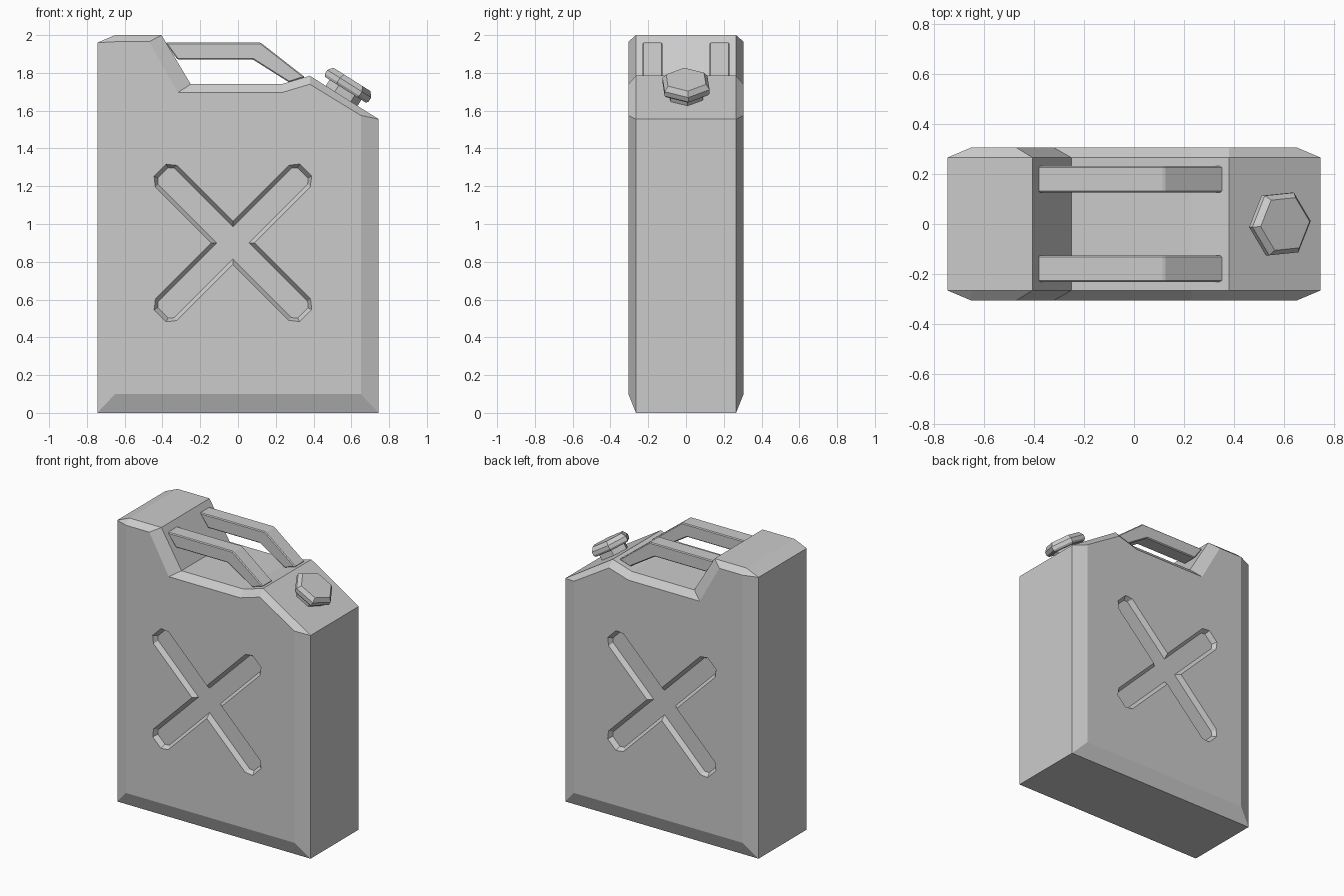
import bpy, bmesh
from math import sin, cos, radians, atan2
from mathutils import Matrix, Vector

if "Cube" in bpy.data.objects:
    bpy.data.objects.remove(bpy.data.objects["Cube"])


def loft(name, rings):
    """Closed solid from rings of equal point count, capped at both ends."""
    bm = bmesh.new()
    rows = [[bm.verts.new(p) for p in r] for r in rings]
    n = len(rows[0])
    for a, b in zip(rows, rows[1:]):
        for i in range(n):
            j = (i + 1) % n
            bm.faces.new((a[i], a[j], b[j], b[i]))
    bm.faces.new(rows[0][::-1])
    bm.faces.new(rows[-1])
    bmesh.ops.remove_doubles(bm, verts=bm.verts, dist=1e-5)
    bmesh.ops.recalc_face_normals(bm, faces=bm.faces)
    me = bpy.data.meshes.new(name)
    bm.to_mesh(me)
    bm.free()
    ob = bpy.data.objects.new(name, me)
    bpy.context.collection.objects.link(ob)
    return ob


def at_y(profile, y):
    return [(x, y, z) for x, z in profile]


# Can body: silhouette plus the smaller outline of the flat side panels
outer = [(-.745, 0), (.745, 0), (.745, 1.555), (.38, 1.785), (.23, 1.74),
         (-.25, 1.74), (-.405, 2), (-.65, 2), (-.745, 1.96)]
panel = [(-.65, .1), (.65, .1), (.65, 1.575), (.38, 1.74), (.23, 1.695),
         (-.32, 1.695), (-.47, 1.965), (-.65, 1.965), (-.65, 1.965)]
body = loft("can_body", [at_y(panel, -.305), at_y(outer, -.265),
                         at_y(outer, .265), at_y(panel, .305)])


# Cross-shaped recesses pressed into both panels
def cross(inset):
    w = .081 - inset
    arm = [(w, w), (.5, w), (.545 - inset, .045 - inset * .3),
           (.545 - inset, -.045 + inset * .3), (.5, -w)]
    pts = []
    for k in range(4):
        a = radians(45 + 90 * k)
        # first point of each arm is placed last so the outline runs in order
        for u, v in arm[:0:-1] + arm[:1]:
            pts.append((-.027 + u * cos(a) - v * sin(a),
                        .9 + u * sin(a) + v * cos(a)))
    return pts


for side, label in ((-1, "front"), (1, "back")):
    cutter = loft(label + "_cross_cutter", [at_y(cross(-.02), side * .335),
                                            at_y(cross(.021), side * .274)])
    cutter.hide_render = True
    cutter.hide_viewport = True
    mod = body.modifiers.new(label + "_cross", 'BOOLEAN')
    mod.operation = 'DIFFERENCE'
    mod.solver = 'EXACT'
    mod.object = cutter

# Pair of carrying handles
bar = [(-.385, 1.96), (.12, 1.96), (.355, 1.777), (.27, 1.75),
       (.08, 1.87), (-.32, 1.87)]
handle = loft("carry_handles", [at_y(bar, .125), at_y(bar, .231)])
bev = handle.modifiers.new("edge", 'BEVEL')
bev.width = .006
bev.segments = 1
mir = handle.modifiers.new("pair", 'MIRROR')
mir.use_axis = (False, True, False)


# Hexagonal spout neck and cap, square to the sloping shoulder
def hexagon(r, z):
    return [(r * cos(radians(5 + 60 * i)), r * sin(radians(5 + 60 * i)), z)
            for i in range(6)]


tilt = Matrix.Rotation(atan2(.23, .365), 4, 'Y')
place = Matrix.Translation((.549, 0, 1.679)) @ tilt
neck = loft("spout_neck", [hexagon(.1, -.02), hexagon(.1, .05)])
cap = loft("spout_cap", [hexagon(.128, .037), hexagon(.138, .05),
                         hexagon(.138, .075), hexagon(.116, .102)])
for ob in (neck, cap):
    ob.matrix_world = place
